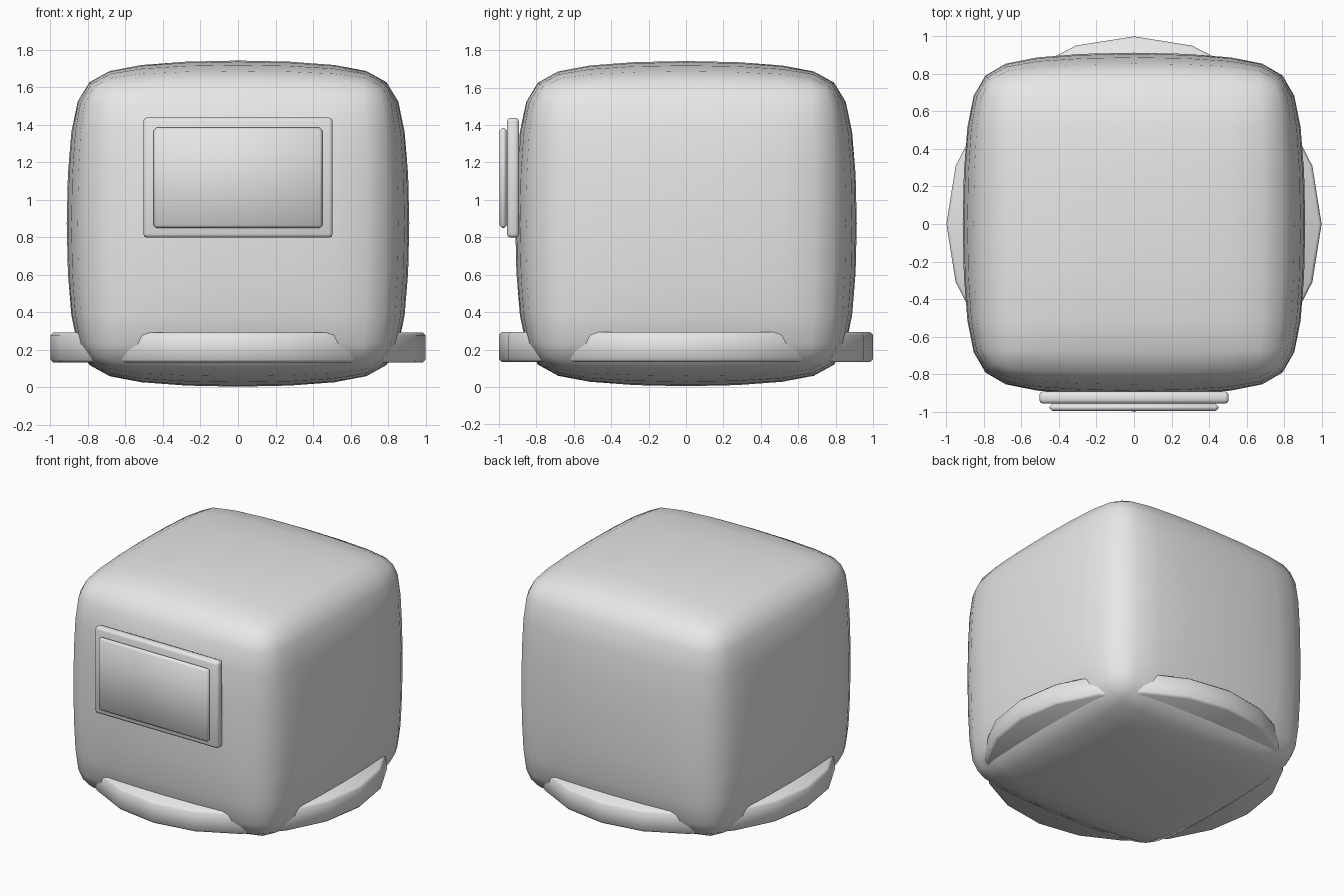
import bpy

cube = bpy.data.objects.get("Cube")
if cube:
    bpy.data.objects.remove(cube, do_unlink=True)

grey = bpy.data.materials.new("plain_grey")
grey.use_nodes = True
grey.diffuse_color = (0.8, 0.8, 0.8, 1)
grey.node_tree.nodes["Principled BSDF"].inputs["Base Color"].default_value = (0.8, 0.8, 0.8, 1)


def finish(obj, name, bevel, segments=1):
    """Name, colour, smooth and bevel a part."""
    obj.name = name
    obj.data.materials.append(grey)
    bpy.ops.object.shade_smooth()
    mod = obj.modifiers.new("bevel", "BEVEL")
    mod.width = bevel
    mod.segments = segments
    mod.limit_method = "ANGLE"
    return obj


def box(name, size, location, bevel, segments=1):
    bpy.ops.mesh.primitive_cube_add(size=1, location=location)
    obj = bpy.context.object
    obj.scale = size
    bpy.ops.object.transform_apply(location=False, rotation=False, scale=True)
    return finish(obj, name, bevel, segments)


# Rounded body: chamfered cube, subdivided, slightly squashed
body = box("body", (1.86, 1.86, 1.86), (0, 0, 0.873), 0.21)
body.scale.z = 0.952
subsurf = body.modifiers.new("rounding", "SUBSURF")
subsurf.levels = subsurf.render_levels = 2

# Disc passing through the lower body, seen as a lip on each side
bpy.ops.mesh.primitive_cylinder_add(vertices=20, radius=1, depth=0.16,
                                    location=(0, 0, 0.213))
finish(bpy.context.object, "base_disc", 0.015)

# Display on the front
box("display_frame", (1.01, 0.065, 0.64), (0, -0.925, 1.118), 0.02, 2)
box("display_screen", (0.9, 0.04, 0.535), (0, -0.978, 1.117), 0.015)
